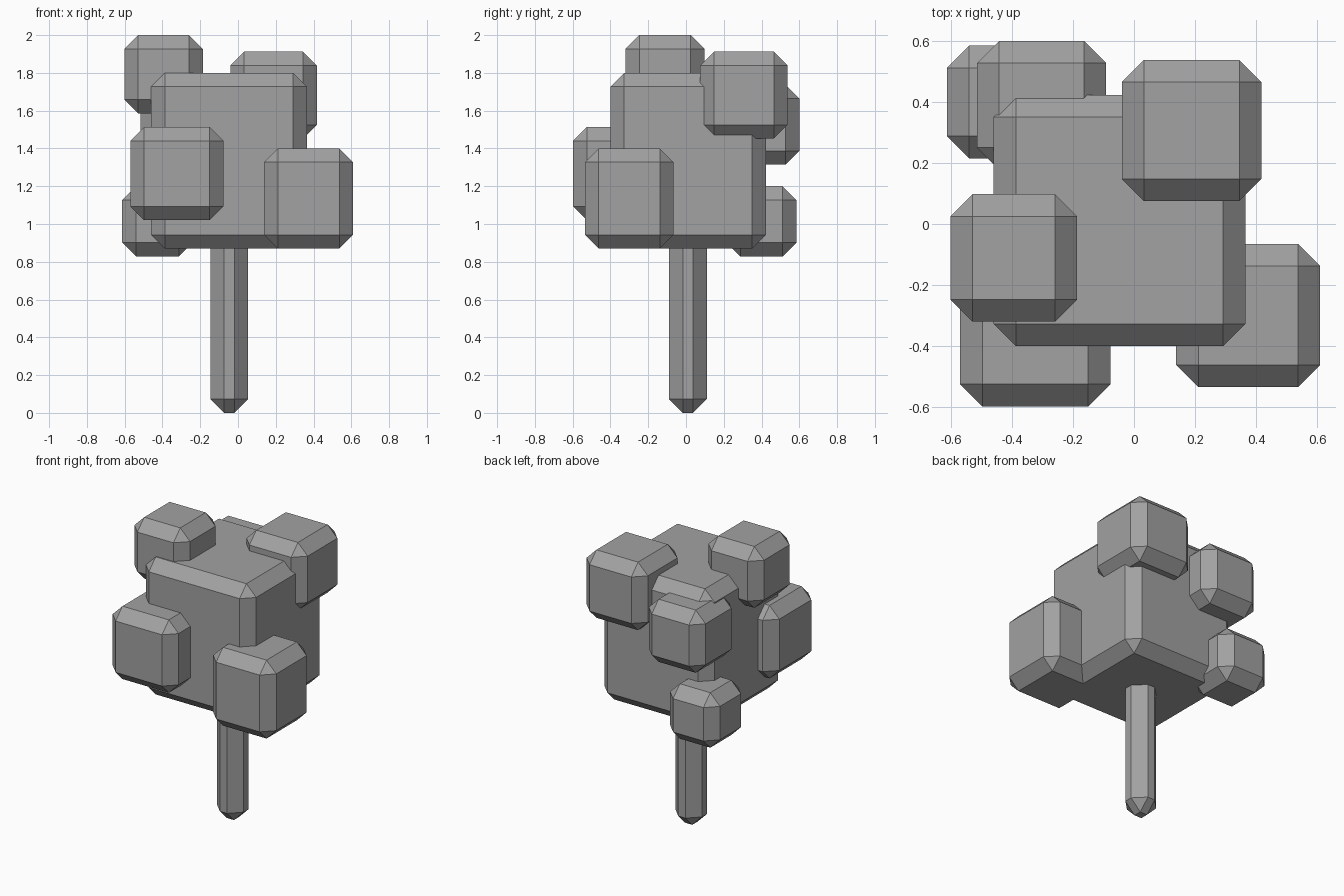
import bpy
import bmesh
from mathutils import Vector

cube = bpy.data.objects.get("Cube")
if cube:
    bpy.data.objects.remove(cube, do_unlink=True)

CHAMFER = 0.073

# One plain grey for the whole tree
grey = bpy.data.materials.new("plain_grey")
grey.use_nodes = True
colour = (0.36, 0.36, 0.36, 1.0)
grey.diffuse_color = colour
grey.node_tree.nodes["Principled BSDF"].inputs["Base Color"].default_value = colour


def chamfered_block(name, low, high):
    """Flat-shaded box between two corners, with every edge chamfered."""
    low, high = Vector(low), Vector(high)
    bm = bmesh.new()
    bmesh.ops.create_cube(bm, size=1)
    bmesh.ops.scale(bm, vec=high - low, verts=bm.verts)
    bmesh.ops.bevel(bm, geom=bm.edges[:], offset=CHAMFER, offset_type='OFFSET',
                    segments=1, profile=0.5, affect='EDGES')
    mesh = bpy.data.meshes.new(name)
    bm.to_mesh(mesh)
    bm.free()
    mesh.materials.append(grey)
    obj = bpy.data.objects.new(name, mesh)
    obj.location = (low + high) / 2
    bpy.context.collection.objects.link(obj)
    return obj


# Trunk and main crown
chamfered_block("trunk", (-0.146, -0.09, 0), (0.054, 0.11, 1.1))
chamfered_block("main_crown", (-0.46, -0.40, 0.87), (0.365, 0.423, 1.80))

# Leaf clumps growing out of the crown
chamfered_block("front_right_clump", (-0.57, -0.598, 1.02), (-0.077, -0.11, 1.513))
chamfered_block("front_left_clump", (0.138, -0.535, 0.87), (0.61, -0.065, 1.40))
chamfered_block("top_right_clump", (-0.602, -0.32, 1.585), (-0.186, 0.098, 2.0))
chamfered_block("back_left_clump", (-0.04, 0.075, 1.452), (0.418, 0.538, 1.912))
chamfered_block("back_right_clump", (-0.515, 0.178, 1.314), (-0.091, 0.6, 1.738))
chamfered_block("low_back_right_clump", (-0.613, 0.215, 0.828), (-0.24, 0.585, 1.20))
